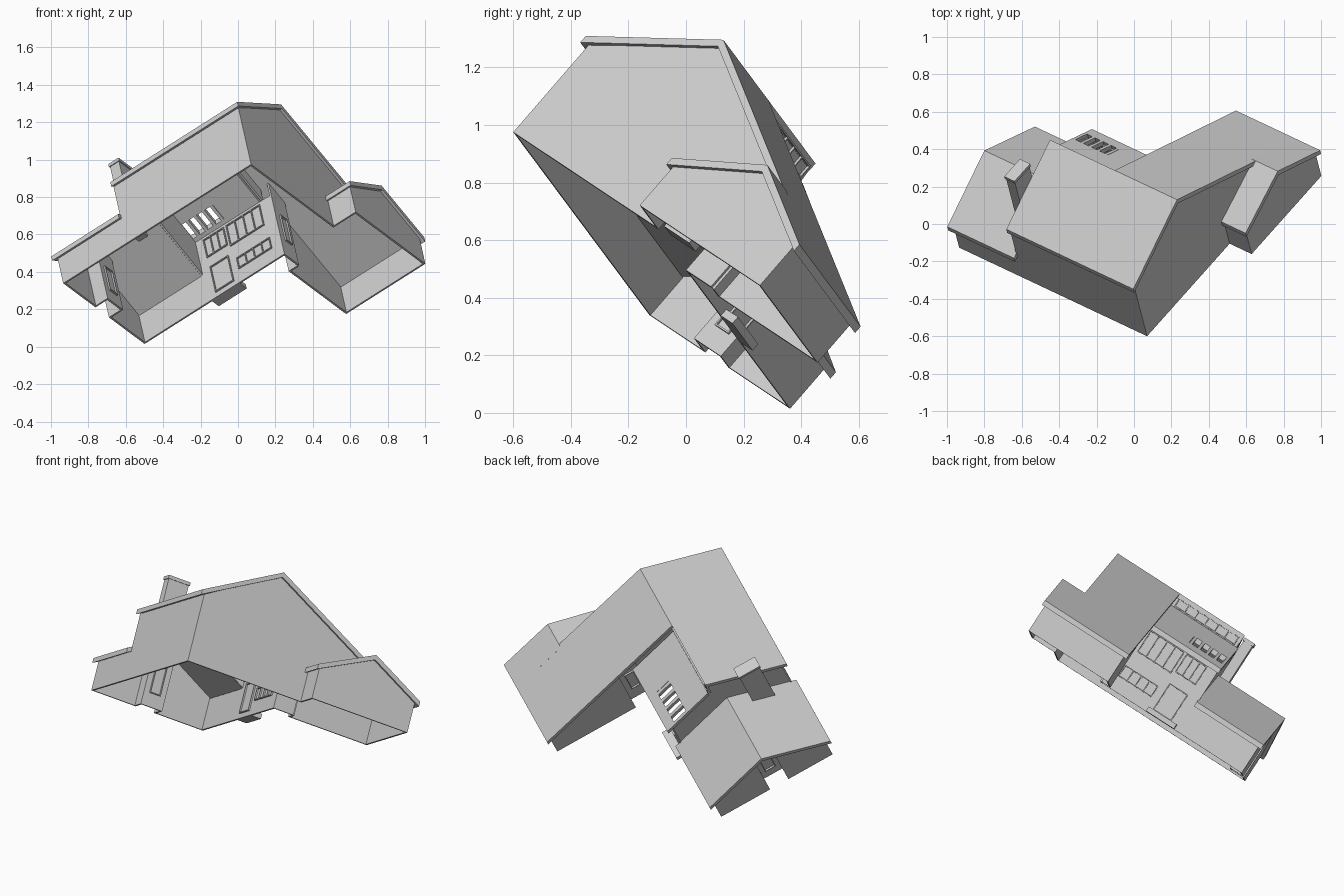
import bpy, bmesh
from mathutils import Matrix, Vector

cube = bpy.data.objects.get("Cube")
if cube:
    bpy.data.objects.remove(cube)

# Single plaster-grey material
grey = bpy.data.materials.new("plaster_grey")
grey.use_nodes = True
COLOUR = (0.6, 0.6, 0.6, 1)
grey.diffuse_color = COLOUR
grey.node_tree.nodes["Principled BSDF"].inputs["Base Color"].default_value = COLOUR

# House axes: a = along the ridge, b = across it, c = house up (the house lies tilted)
A = Vector((0.785, -0.37, 0.497)).normalized()
C = Vector((-0.17, 0.646, 0.744))
C = (C - A * C.dot(A)).normalized()
B = C.cross(A)
TILT = Matrix((A, B, C)).transposed().to_4x4()
TILT.translation = Vector((0.07, -0.6, 0.975))
T = 0.01       # wall thickness
SLAB = 0.03    # roof thickness


def prism(name, pts, offset):
    """Extrude a polygon given in house coordinates."""
    bm = bmesh.new()
    face = bm.faces.new([bm.verts.new(p) for p in pts])
    ext = bmesh.ops.extrude_face_region(bm, geom=[face])
    bmesh.ops.translate(bm, vec=offset,
                        verts=[g for g in ext["geom"] if isinstance(g, bmesh.types.BMVert)])
    bm.transform(TILT)
    bmesh.ops.recalc_face_normals(bm, faces=bm.faces)
    mesh = bpy.data.meshes.new(name)
    bm.to_mesh(mesh)
    bm.free()
    mesh.materials.append(grey)
    obj = bpy.data.objects.new(name, mesh)
    bpy.context.scene.collection.objects.link(obj)
    return obj


def across(name, profile, a0, a1):
    """Cross-section (b, c) run along the ridge direction."""
    return prism(name, [(a0, b, c) for b, c in profile], (a1 - a0, 0, 0))


def box(name, a0, a1, b0, b1, c0, c1):
    return across(name, [(b0, c0), (b1, c0), (b1, c1), (b0, c1)], a0, a1)


def roof(name, line, a0, a1):
    under = [(b, c - SLAB) for b, c in reversed(line)]
    return across(name, line + under, a0, a1)


def window(name, axis, plane, s0, s1, c0, c1, panes, rail=0.006):
    """Raised frame with mullions, standing out on both sides of a wall."""
    def bar(x0, x1, z0, z1, depth):
        lo, hi = plane - depth, plane + depth
        if axis == "a":
            box(name, lo, hi, x0, x1, z0, z1)
        else:
            box(name, x0, x1, lo, hi, z0, z1)
    bar(s0, s1, c0, c0 + rail, 0.014)
    bar(s0, s1, c1 - rail, c1, 0.014)
    for i in range(panes + 1):
        x = s0 + (s1 - s0 - rail) * i / panes
        bar(x, x + rail, c0, c1, 0.014)


# Roofs
EAVE, RIDGE, FAR = (-0.024, 0.424), (0.441, 0.683), (1.39, 0.195)
roof("main_roof_front_slope", [EAVE, RIDGE], -0.85, 0.015)
roof("main_roof_back_slope", [RIDGE, FAR], -0.409, 0.015)
roof("small_gable_roof", [(0.722, 0.2), (1.057, 0.367), FAR], -0.01, 0.165)
roof("left_wing_roof", [(-0.027, 0.19), (0.368, 0.412), (0.762, 0.202)], -1.3, -0.845)


# Lean-to roof with slatted opening
def lean(b):
    return (b, 0.6 - 0.53 * (b - 0.45))


roof("lean_to_roof_upper", [lean(0.45), lean(0.61)], -0.86, -0.4)
roof("lean_to_roof_lower", [lean(0.7), lean(0.76)], -0.86, -0.4)
roof("lean_to_roof_end", [lean(0.61), lean(0.7)], -0.62, -0.4)
for i in range(5):
    a = -0.86 + 0.055 * i
    roof("lean_to_slat", [lean(0.61), lean(0.7)], a, a + 0.018)

# Long front wall
box("front_wall_tall", -0.85, 0, 0, T, 0, 0.405)
box("front_wall_low", -1.28, -0.85, 0, T, 0, 0.175)

# Gable walls at the main end
across("main_gable_wall", [(0, 0), (0.74, 0), (0.74, 0.19), (1.05, 0.345),
                           (0.441, 0.66), (0, 0.405)], -T, 0)
across("small_gable_wall", [(0.74, 0), (1.365, 0), (1.365, 0.185), (1.057, 0.345),
                            (0.74, 0.185)], 0.15 - T, 0.15)
box("small_gable_side_wall", -T, 0.15, 0.74, 0.74 + T, 0, 0.18)
box("right_wing_end_wall", -0.39, 0.15, 1.365 - T, 1.365, 0, 0.18)

# Courtyard side of the right wing, with its recess
across("court_wall", [(0.85, 0), (1.365, 0), (1.365, 0.185), (0.85, 0.45)], -0.39, -0.39 + T)
across("court_wall_recess", [(0.72, 0), (0.85, 0), (0.85, 0.45), (0.72, 0.51)], -0.33, -0.33 + T)
box("court_recess_side", -0.39, -0.33, 0.85, 0.85 + T, 0, 0.45)
across("court_upper_wall", [(0.45, 0.57), (0.73, 0.42), (0.73, 0.51), (0.45, 0.655)],
       -0.39, -0.39 + T)

# Back walls
box("back_wall_tall", -0.85, -0.33, 0.73 - T, 0.73, 0, 0.425)
box("back_wall_low", -1.28, -0.85, 0.73 - T, 0.73, 0, 0.19)
box("clerestory_wall", -0.85, -0.39, 0.44 - T, 0.44, 0.57, 0.665)
across("step_wall", [(0, 0.17), (0.368, 0.385), (0.73, 0.19), (0.73, 0.43), (0.45, 0.58),
                     (0.441, 0.66), (0, 0.405)], -0.845, -0.835)

# Left gable end with a central recess
across("left_gable_front_part", [(0, 0), (0.29, 0), (0.29, 0.345), (0, 0.175)], -1.28, -1.28 + T)
across("left_gable_back_part", [(0.41, 0), (0.73, 0), (0.73, 0.19), (0.41, 0.365)],
       -1.28, -1.28 + T)
across("left_gable_recess_wall", [(0.28, 0), (0.42, 0), (0.42, 0.36), (0.368, 0.39), (0.28, 0.34)],
       -1.2, -1.2 + T)
for b in (0.28, 0.41):
    box("left_gable_recess_side", -1.28, -1.2, b, b + T, 0, 0.34)

# Chimney with a cap
box("chimney", -0.91, -0.85, 0.12, 0.25, 0.2, 0.66)
box("chimney_cap", -0.915, -0.845, 0.115, 0.255, 0.66, 0.68)

# Windows, door and doorstep
window("clerestory_window", "b", 0.435, -0.83, -0.42, 0.605, 0.662, 6)
window("back_window_wide", "b", 0.725, -0.63, -0.4, 0.26, 0.405, 4)
window("back_window_narrow", "b", 0.725, -0.785, -0.645, 0.28, 0.405, 3)
window("back_window_low", "b", 0.725, -0.61, -0.385, 0.085, 0.16, 4)
window("back_door_frame", "b", 0.725, -0.78, -0.655, 0.03, 0.21, 1)
box("doorstep", -0.82, -0.63, 0.73, 0.79, 0, 0.03)
window("left_gable_window", "a", -1.195, 0.315, 0.385, 0.08, 0.25, 1)
window("court_window", "a", -0.325, 0.76, 0.82, 0.12, 0.3, 1)
